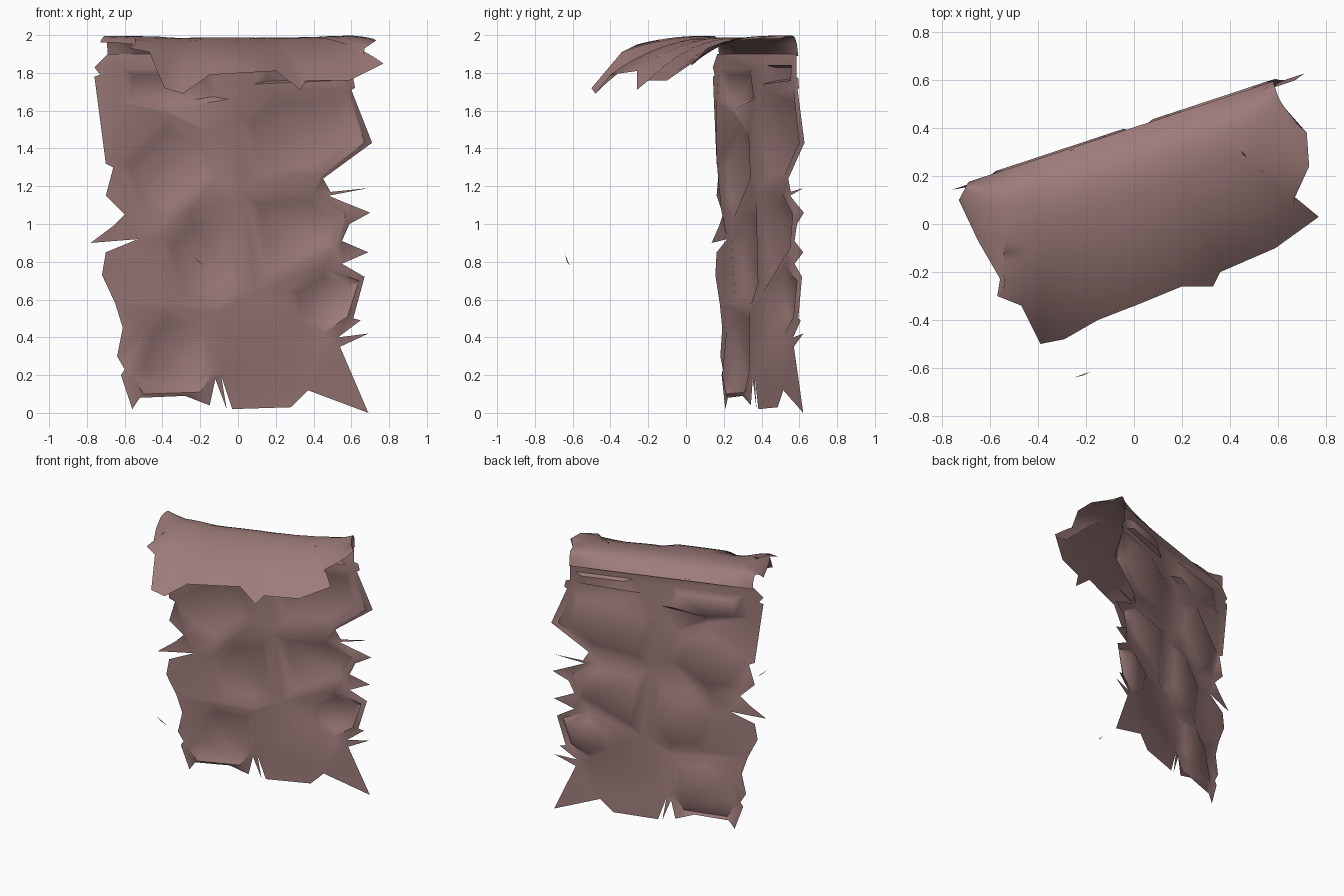
import bpy
from mathutils import Vector
from mathutils.geometry import delaunay_2d_cdt

default_cube = bpy.data.objects.get("Cube")
if default_cube:
    bpy.data.objects.remove(default_cube, do_unlink=True)


def make_material(name, colour):
    material = bpy.data.materials.new(name)
    material.use_nodes = True
    material.diffuse_color = colour
    shader = next(n for n in material.node_tree.nodes if n.type == "BSDF_PRINCIPLED")
    shader.inputs["Base Color"].default_value = colour
    shader.inputs["Roughness"].default_value = 0.9
    return material


rock = make_material("dusty rose rock", (0.335, 0.2, 0.195, 1))


def make_object(name, verts, faces, smooth_angle):
    mesh = bpy.data.meshes.new(name)
    mesh.from_pydata(verts, [], faces)
    mesh.materials.append(rock)
    mesh.validate()
    mesh.update()
    obj = bpy.data.objects.new(name, mesh)
    bpy.context.collection.objects.link(obj)
    bpy.ops.object.select_all(action="DESELECT")
    obj.select_set(True)
    bpy.context.view_layer.objects.active = obj
    bpy.ops.object.shade_smooth_by_angle(angle=smooth_angle)
    return obj


def wall_depth(x):
    """Depth of the slanted wall plane at a given x."""
    return 0.393 + 0.33 * x


# Ragged wall silhouette, in hundredths (x, z), anticlockwise from top left
left_edge = [(-69, 190), (-76, 183), (-73, 179),
             (-76, 178), (-70, 132), (-66, 130), (-70, 115), (-60, 105),
             (-66, 99), (-78, 90), (-53, 92), (-70, 85), (-72, 73),
             (-65, 58), (-61, 45), (-64, 30), (-60, 23), (-62, 20)]
bottom_edge = [(-56, 2), (-52, 8), (-28, 9), (-15, 4), (-12, 18), (-6, 2),
               (-9, 20), (-3, 2), (28, 3), (37, 12), (69, 0)]
right_edge = [(54, 35), (69, 42), (53, 40), (65, 49), (61, 50), (67, 72),
              (55, 79), (69, 85), (55, 91), (59, 100), (70, 106), (55, 112),
              (48, 115), (69, 119), (49, 117), (45, 124), (71, 143),
              (60, 171), (62, 172), (61, 177), (58, 178), (58, 190)]

# Stone panels pressed into the wall, same units
stones = {
    "upper left": [(-65, 133), (-38, 158), (-14, 148), (-11, 124), (-38, 103), (-58, 108)],
    "centre": [(-41, 91), (-25, 107), (-2, 111), (1, 69), (-10, 57), (-35, 58)],
    "middle right": [(4, 115), (40, 116), (57, 105), (52, 87), (9, 64)],
    "upper right": [(-1, 156), (20, 170), (58, 171), (67, 143), (44, 126), (4, 119)],
    "lower left": [(-49, 45), (-38, 55), (-12, 53), (-13, 22), (-20, 11), (-50, 10), (-56, 20)],
    "lower right": [(27, 65), (45, 77), (64, 70), (58, 51), (45, 42), (33, 50)],
    "top left": [(-65, 165), (-62, 182), (-12, 182), (-5, 166), (-36, 161)],
    "top right": [(8, 174), (15, 184), (55, 184), (53, 176)],
}


def build_wall():
    points, edges, offsets = [], [], []

    def add_loop(loop, offset):
        first = len(points)
        points.extend(loop)
        offsets.extend([offset] * len(loop))
        edges.extend((first + i, first + (i + 1) % len(loop)) for i in range(len(loop)))

    outline = left_edge + bottom_edge + right_edge
    add_loop([Vector(p) / 100 for p in outline], 0.0)
    for corners in stones.values():
        rim = [Vector(p) / 100 for p in corners]
        centre = sum(rim, Vector((0, 0))) / len(rim)
        add_loop(rim, -0.016)
        add_loop([p.lerp(centre, 0.27) for p in rim], 0.018)

    flat, _, faces, origins, _, _ = delaunay_2d_cdt(points, edges, [], 1, 1e-5)
    verts = []
    for p, origin in zip(flat, origins):
        offset = offsets[origin[0]] if origin else 0.0
        verts.append((p.x, wall_depth(p.x) + offset, p.y))
    return make_object("rock_wall", verts, faces, 0.9)


# Overhanging lip from left end to right end, in hundredths (x, y, z)
lip = [(-73, 10, 196), (-65, -7, 196), (-54, -26, 195), (-57, -30, 193),
       (-47, -34, 191), (-39, -50, 172), (-29, -48, 169), (-15, -40, 179),
       (3, -33, 180), (20, -26, 181), (33, -26, 171), (36, -20, 176),
       (59, -10, 176), (77, 3, 185), (66, 3, 184), (67, 11, 193),
       (73, 24, 197), (72, 38, 198), (61, 50, 198)]


def build_overhang():
    """Loft from the wall top, over a rounded crest, out to the ragged lip."""
    rows, count = 12, len(lip)
    verts = []
    for row in range(rows + 1):
        t = row / rows
        for i, corner in enumerate(lip):
            front = Vector(corner) / 100
            x = -0.69 + 1.27 * i / (count - 1)
            back = Vector((x, wall_depth(x) + 0.01, 2.0))
            p = front.lerp(back, t)
            p.z = back.z + (front.z - back.z) * (1 - t) ** 2.6 - 0.11 * t ** 10
            verts.append(p)
    faces = []
    for row in range(rows):
        for i in range(count - 1):
            a = row * count + i
            faces.append((a, a + 1, a + count + 1, a + count))
    return make_object("overhanging_ledge", verts, faces, 1.1)


build_wall()
build_overhang()

# Loose sliver floating in front of the wall
make_object("loose_sliver", [(-0.25, -0.64, 0.84), (-0.18, -0.615, 0.78), (-0.21, -0.63, 0.8)],
            [(0, 1, 2)], 0.5)
